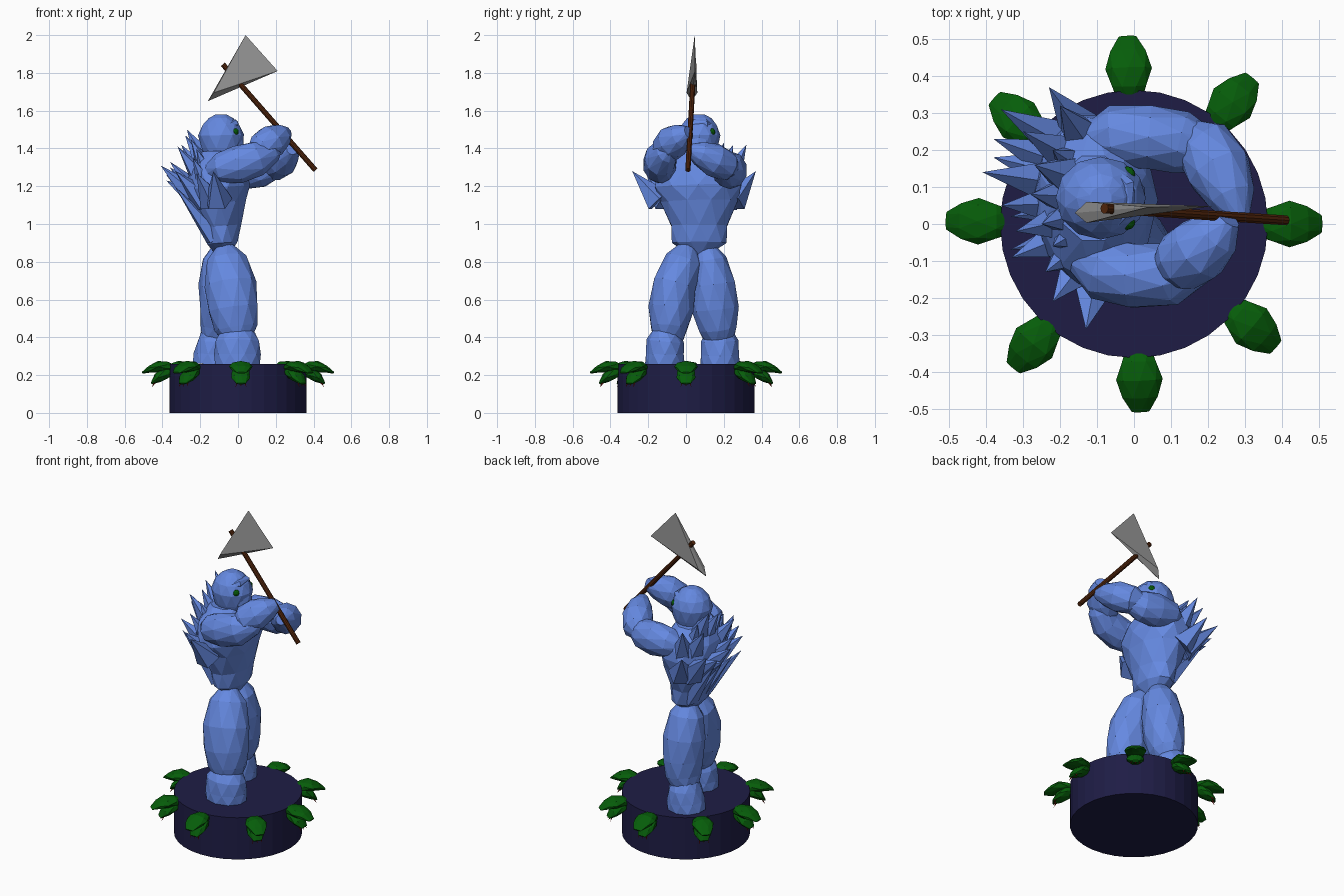
import bpy, bmesh, math
from mathutils import Vector, Matrix


def material(name, rgb):
    m = bpy.data.materials.new(name)
    m.diffuse_color = (*rgb, 1)
    return m


BLUE = material("blue_skin", (0.13, 0.25, 0.75))
NAVY = material("dark_navy", (0.013, 0.012, 0.06))
GREEN = material("leaf_green", (0.002, 0.11, 0.003))
RED = material("dark_red", (0.3, 0.008, 0.005))
BROWN = material("brown_wood", (0.09, 0.02, 0.004))
GREY = material("grey_metal", (0.3, 0.3, 0.3))


def finish(name, bm, mat):
    bmesh.ops.recalc_face_normals(bm, faces=bm.faces)
    mesh = bpy.data.meshes.new(name)
    bm.to_mesh(mesh)
    bm.free()
    mesh.materials.append(mat)
    ob = bpy.data.objects.new(name, mesh)
    bpy.context.collection.objects.link(ob)
    return ob


def loft(name, rings, mat, sides=10, turn=0.0):
    """Skin elliptical rings (x, y, z, ra, rb) placed across a path."""
    bm = bmesh.new()
    pts = [Vector(r[:3]) for r in rings]
    chord = (pts[-1] - pts[0]).normalized()
    ref = Vector((1, 0, 0)) if abs(chord.z) > 0.75 else Vector((0, 0, 1))
    loops = []
    for i, r in enumerate(rings):
        t = (pts[min(i + 1, len(pts) - 1)] - pts[max(i - 1, 0)]).normalized()
        v = t.cross(ref).normalized()
        u = v.cross(t)
        ra, rb = r[3], r[-1]
        loop = []
        for k in range(sides):
            a = 2 * math.pi * (k + 0.5 * (i % 2)) / sides
            loop.append(bm.verts.new(pts[i] + u * ra * math.cos(a) + v * rb * math.sin(a)))
        loops.append(loop)
    for i, (p, q) in enumerate(zip(loops, loops[1:])):
        for k in range(sides):
            n = (k + 1) % sides
            if i % 2 == 0:
                tris = ((p[k], p[n], q[k]), (p[n], q[n], q[k]))
            else:
                tris = ((p[k], q[n], q[k]), (p[k], p[n], q[n]))
            for tri in tris:
                bm.faces.new(tri)
    bm.faces.new(loops[0])
    bm.faces.new(loops[-1])
    bm.transform(Matrix.Rotation(turn, 4, 'Z'))
    return finish(name, bm, mat)


def cone(name, a, b, r1, r2, mat, sides=5, turn=0.0):
    a, b = Vector(a), Vector(b)
    bm = bmesh.new()
    bmesh.ops.create_cone(bm, cap_ends=True, segments=sides, radius1=r1, radius2=r2, depth=(b - a).length)
    rot = (b - a).to_track_quat('Z', 'Y').to_matrix().to_4x4()
    bm.transform(Matrix.Rotation(turn, 4, 'Z') @ Matrix.Translation((a + b) / 2) @ rot)
    return finish(name, bm, mat)


# Round pedestal
cone("pedestal", (0, 0, 0), (0, 0, 0.26), 0.362, 0.362, NAVY, 32)

# Snapping plants around the pedestal: hooked upper jaw, lower jaw, red teeth
for i, deg in enumerate((0, 51, 92, 138, 179, 230, 272, 319)):
    t = math.radians(deg)
    loft(f"plant_upper_jaw_{i}", [(.34, 0, .235, .018, .035), (.375, 0, .245, .028, .05),
         (.42, 0, .245, .03, .063), (.465, 0, .232, .02, .052), (.507, 0, .212, .005, .024)], GREEN, 8, t)
    loft(f"plant_lower_jaw_{i}", [(.345, 0, .23, .025, .03), (.385, 0, .21, .032, .05),
         (.425, 0, .185, .026, .05), (.458, 0, .155, .006, .025)], GREEN, 8, t)
    for s in (-1, 0, 1):
        cone(f"plant_tooth_{i}_{s + 1}", (.44, s * .022, .162), (.455, s * .028, .136), .005, 0, RED, 4, t)

# Legs
loft("near_thigh", [(-.07, .01, .885, .045), (-.06, -.01, .81, .11, .1), (-.04, -.06, .68, .138, .118),
     (-.025, -.08, .55, .135, .12), (-.01, -.09, .45, .115, .1), (0, -.095, .39, .08)], BLUE)
loft("near_shin", [(0, -.1, .43, .09, .075), (-.003, -.11, .38, .12, .1), (-.003, -.112, .31, .124, .105),
     (-.003, -.112, .255, .124, .105)], BLUE)
loft("far_thigh", [(-.09, .11, .885, .045), (-.09, .12, .81, .1, .095), (-.09, .145, .68, .12, .12),
     (-.09, .155, .55, .115, .125), (-.1, .168, .45, .1, .105), (-.12, .175, .39, .08)], BLUE)
loft("far_shin", [(-.12, .175, .43, .075), (-.12, .178, .38, .095, .1), (-.125, .18, .31, .11, .105),
     (-.13, .18, .255, .115, .105)], BLUE)

# Torso and head
loft("torso", [(-.08, .07, .83, .03, .04), (-.083, .07, .9, .085, .145), (-.092, .07, .99, .11, .155),
     (-.1, .07, 1.12, .15, .205), (-.105, .065, 1.2, .17, .24), (-.11, .065, 1.29, .15, .22),
     (-.11, .07, 1.38, .1, .12)], BLUE)
loft("head", [(-.09, .07, 1.34, .08), (-.088, .07, 1.4, .107, .1), (-.09, .07, 1.47, .122, .112),
     (-.09, .07, 1.525, .1, .095), (-.09, .07, 1.56, .065), (-.09, .07, 1.58, .03)], BLUE, 12)
loft("muzzle", [(-.03, .07, 1.37, .045, .05), (-.025, .07, 1.41, .06, .07),
     (-.025, .07, 1.455, .055, .06), (-.03, .07, 1.48, .03, .03)], BLUE, 8)
loft("brow", [(-.07, -.015, 1.515, .012), (-.02, .035, 1.53, .025), (-.02, .105, 1.53, .025),
     (-.07, .155, 1.515, .012)], BLUE, 6)
for s in (-1, 1):
    bm = bmesh.new()
    bmesh.ops.create_icosphere(bm, subdivisions=2, radius=.022,
                               matrix=Matrix.Translation((-.018, .07 + s * .064, 1.487)))
    finish(f"eye_{s + 1}", bm, GREEN)

# Arms
loft("near_upper_arm", [(-.15, -.09, 1.28, .045), (-.09, -.12, 1.295, .085), (.0, -.14, 1.315, .1, .09),
     (.1, -.135, 1.345, .095, .085), (.18, -.1, 1.38, .06), (.21, -.08, 1.4, .03)], BLUE)
loft("near_forearm", [(.07, -.13, 1.36, .035), (.12, -.105, 1.395, .082), (.175, -.07, 1.435, .09),
     (.225, -.025, 1.465, .068), (.255, .015, 1.485, .035)], BLUE)
loft("far_upper_arm", [(-.13, .22, 1.27, .045), (-.06, .235, 1.285, .085), (.04, .235, 1.285, .1, .09),
     (.13, .22, 1.285, .092, .085), (.21, .195, 1.3, .055)], BLUE)
loft("far_forearm", [(.13, .255, 1.29, .035), (.185, .215, 1.305, .08), (.23, .145, 1.34, .09),
     (.265, .07, 1.375, .065), (.285, .015, 1.395, .03)], BLUE)

# Back and shoulder spikes, listed by their tips; the low ones grow up from the waist
tips = [(-.41, .14, 1.31), (-.38, .23, 1.26), (-.36, .31, 1.3), (-.23, .37, 1.28), (-.36, .05, 1.33),
        (-.38, .18, 1.23), (-.33, -.09, 1.28), (-.32, -.02, 1.41), (-.28, .08, 1.47), (-.27, .16, 1.5),
        (-.3, .25, 1.42), (-.24, -.13, 1.35), (-.22, -.21, 1.27), (-.13, -.285, 1.28), (-.25, 0, 1.45),
        (-.22, .2, 1.43), (-.2, .32, 1.42), (-.22, -.06, 1.4)]
for i, tip in enumerate(tips):
    drop = .2
    base = (-.09 + (tip[0] + .09) * .35, .065 + (tip[1] - .065) * .6, max(tip[2] - drop, 1.12))
    cone(f"spike_{i}", base, tip, .075, 0, BLUE, 5)
for i, y in enumerate((-.07, .02, .11, .2)):
    cone(f"back_plate_{i}", (-.12, .07 + (y - .07) * .55, .93),
         (-.335, y, 1.2), .06, 0, BLUE, 5)

# Axe
cone("axe_handle", (.41, .01, 1.285), (-.08, .042, 1.845), .014, .014, BROWN, 10)
bm = bmesh.new()
for co in ((.04, .046, 2.0), (.21, .048, 1.81), (-.16, .03, 1.65), (-.128, .003, 1.695), (-.128, .06, 1.695)):
    bm.verts.new(co)
bmesh.ops.convex_hull(bm, input=bm.verts)
finish("axe_blade", bm, GREY)
